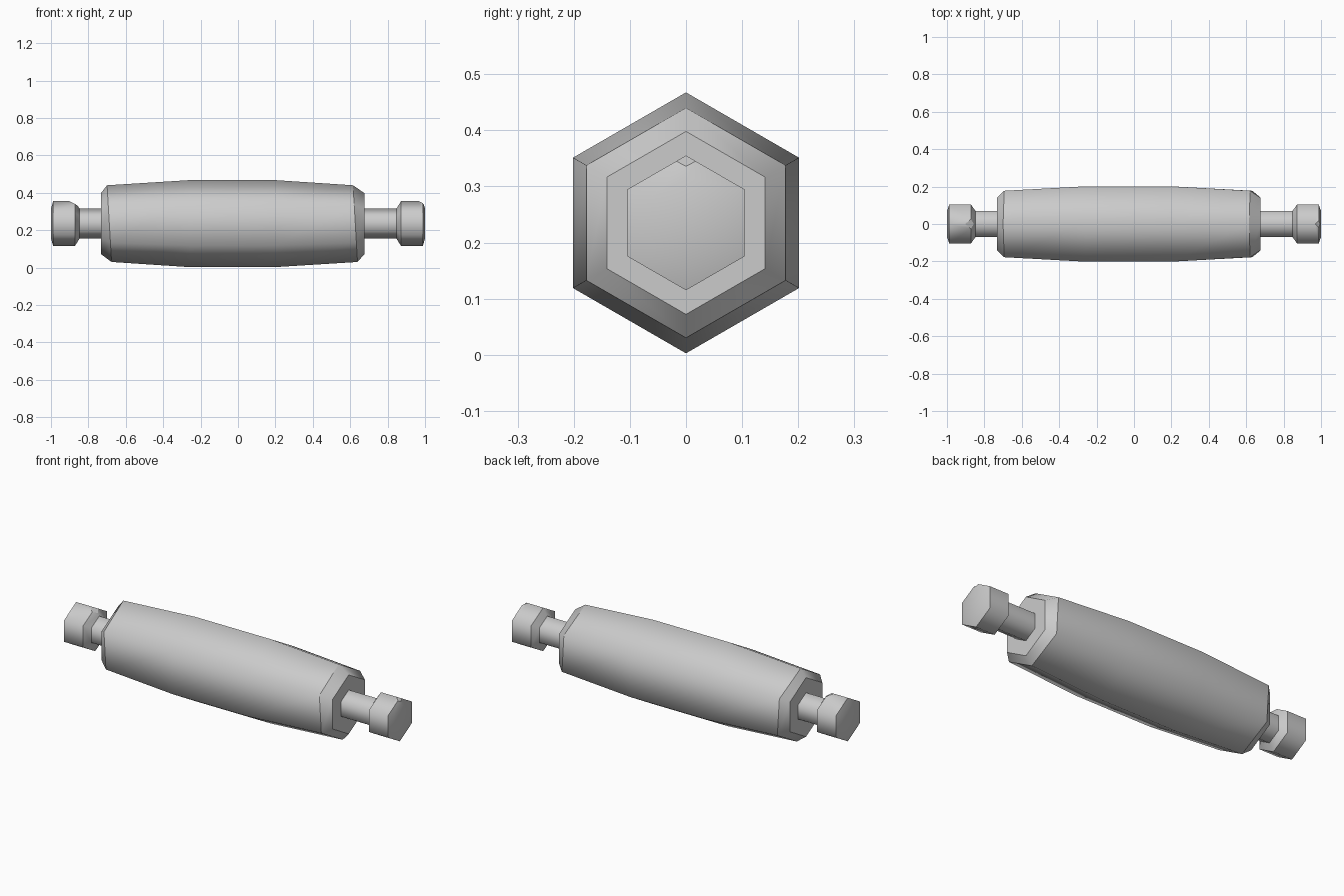
import bpy, bmesh, math

cube = bpy.data.objects.get("Cube")
if cube:
    bpy.data.objects.remove(cube, do_unlink=True)

AXIS_Z = 0.235
SIDES = 6

grey = bpy.data.materials.new("plain_grey")
grey.use_nodes = True
colour = (0.6, 0.6, 0.6, 1)
grey.diffuse_color = colour
grey.node_tree.nodes["Principled BSDF"].inputs["Base Color"].default_value = colour


def hex_lathe(name, profile, nick=None, nick_size=0.02):
    """Loft hexagons along x; profile rows are x, radius, lean, crisp edge."""
    bm = bmesh.new()
    rings = []
    for x, r, lean, _ in profile:
        ring = []
        for i in range(SIDES):
            a = math.tau * i / SIDES
            c, s = math.cos(a), math.sin(a)
            ring.append(bm.verts.new((x + lean * c, r * s, AXIS_Z + r * c)))
        rings.append(ring)
    for a, b in zip(rings, rings[1:]):
        for i in range(SIDES):
            j = (i + 1) % SIDES
            bm.faces.new((a[i], a[j], b[j], b[i]))
    bm.faces.new(rings[0])
    bm.faces.new(rings[-1])

    # Crisp rims; the long ridges stay smooth
    for ring, row in zip(rings, profile):
        for i in range(SIDES):
            bm.edges.get((ring[i], ring[(i + 1) % SIDES])).smooth = not row[3]

    # Small chip cut from the top corner of one rim
    if nick is not None:
        cut = bmesh.ops.bevel(bm, geom=[rings[nick][0]], offset=nick_size,
                              segments=1, affect='VERTICES')
        for face in cut["faces"]:
            for edge in face.edges:
                edge.smooth = False

    bmesh.ops.recalc_face_normals(bm, faces=bm.faces)
    for face in bm.faces:
        face.smooth = True
    mesh = bpy.data.meshes.new(name)
    bm.to_mesh(mesh)
    bm.free()
    mesh.materials.append(grey)
    obj = bpy.data.objects.new(name, mesh)
    bpy.context.scene.collection.objects.link(obj)
    return obj


# Barrel-shaped roller with chamfered ends
hex_lathe("roller", [
    (-0.733, 0.163, 0, True),
    (-0.688, 0.205, -0.012, True),
    (-0.26, 0.2325, 0, False),
    (0.2, 0.2325, 0, False),
    (0.627, 0.205, -0.012, True),
    (0.676, 0.163, 0, True),
])

# Neck and knob at each end
for name, side, nick, size in (("left_handle", 1, 3, 0.02),
                               ("right_handle", -1, 2, 0.03)):
    hex_lathe(name, [
        (side * 0.64, 0.08, 0, True),
        (side * 0.847, 0.08, 0, True),
        (side * 0.872, 0.12, 0, True),
        (side * 0.988, 0.12, 0, True),
        (side * 1.0, 0.08, 0, False),
    ], nick, size)
